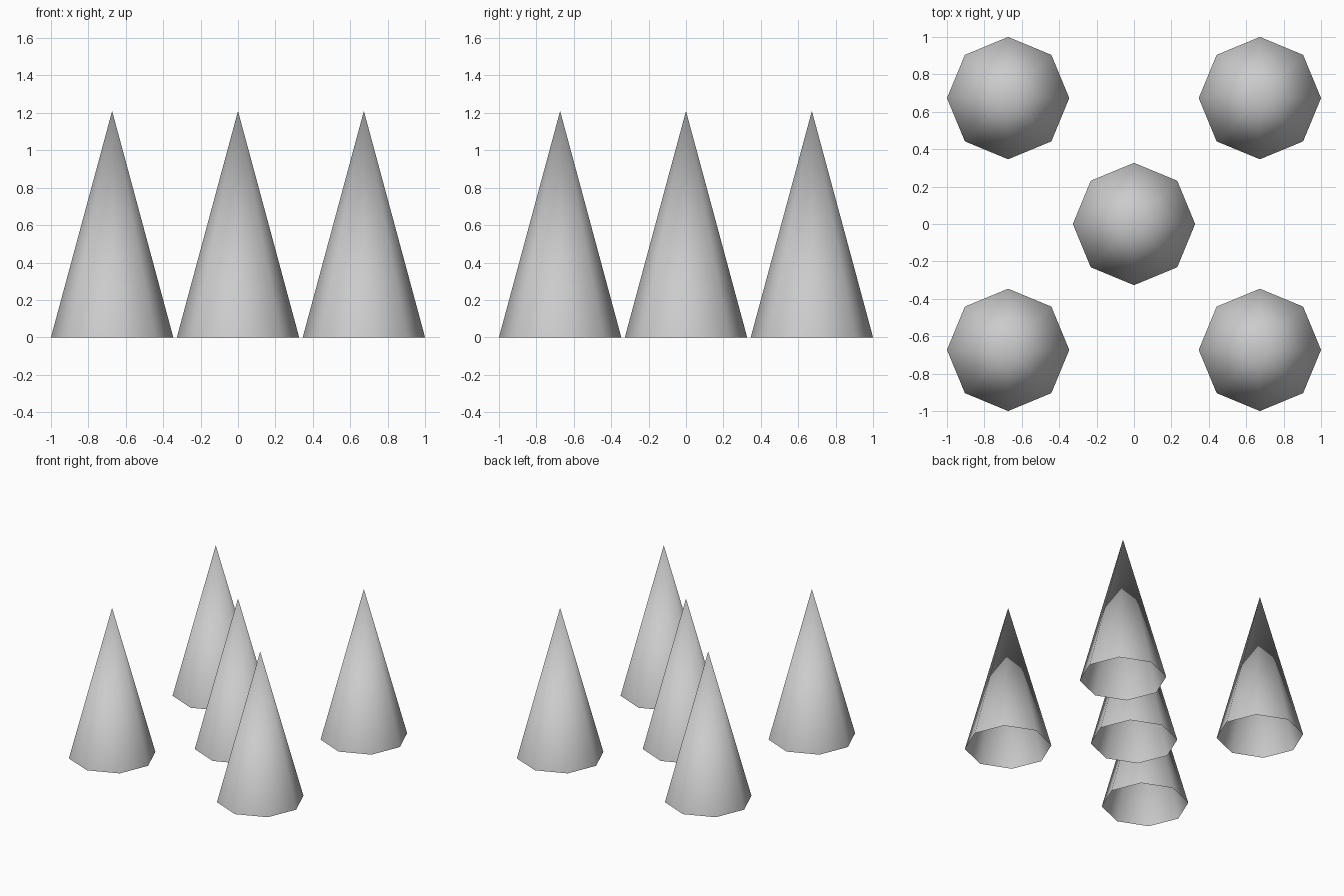
import bpy, bmesh
from mathutils import Matrix

if "Cube" in bpy.data.objects:
    bpy.data.objects.remove(bpy.data.objects["Cube"])

RADIUS, HEIGHT, SPREAD = 0.327, 1.21, 0.673

grey = bpy.data.materials.new("light_grey")
grey.diffuse_color = (0.6, 0.6, 0.6, 1)
grey.use_nodes = True
grey.node_tree.nodes["Principled BSDF"].inputs["Base Color"].default_value = grey.diffuse_color

# Eight-sided smooth cone, open at the base
bm = bmesh.new()
bmesh.ops.create_cone(bm, cap_ends=False, segments=8, radius1=RADIUS, radius2=0,
                      depth=HEIGHT, matrix=Matrix.Translation((0, 0, HEIGHT / 2)))
bmesh.ops.remove_doubles(bm, verts=bm.verts, dist=0.0001)
bmesh.ops.recalc_face_normals(bm, faces=bm.faces)
for face in bm.faces:
    face.smooth = True
mesh = bpy.data.meshes.new("spike")
bm.to_mesh(mesh)
bm.free()
mesh.materials.append(grey)

# One spike in the middle and one at each corner
places = {"centre": (0, 0), "front_left": (-1, -1), "front_right": (1, -1),
          "back_left": (-1, 1), "back_right": (1, 1)}
for name, (x, y) in places.items():
    spike = bpy.data.objects.new("spike_" + name, mesh)
    spike.location = (x * SPREAD, y * SPREAD, 0)
    bpy.context.collection.objects.link(spike)
